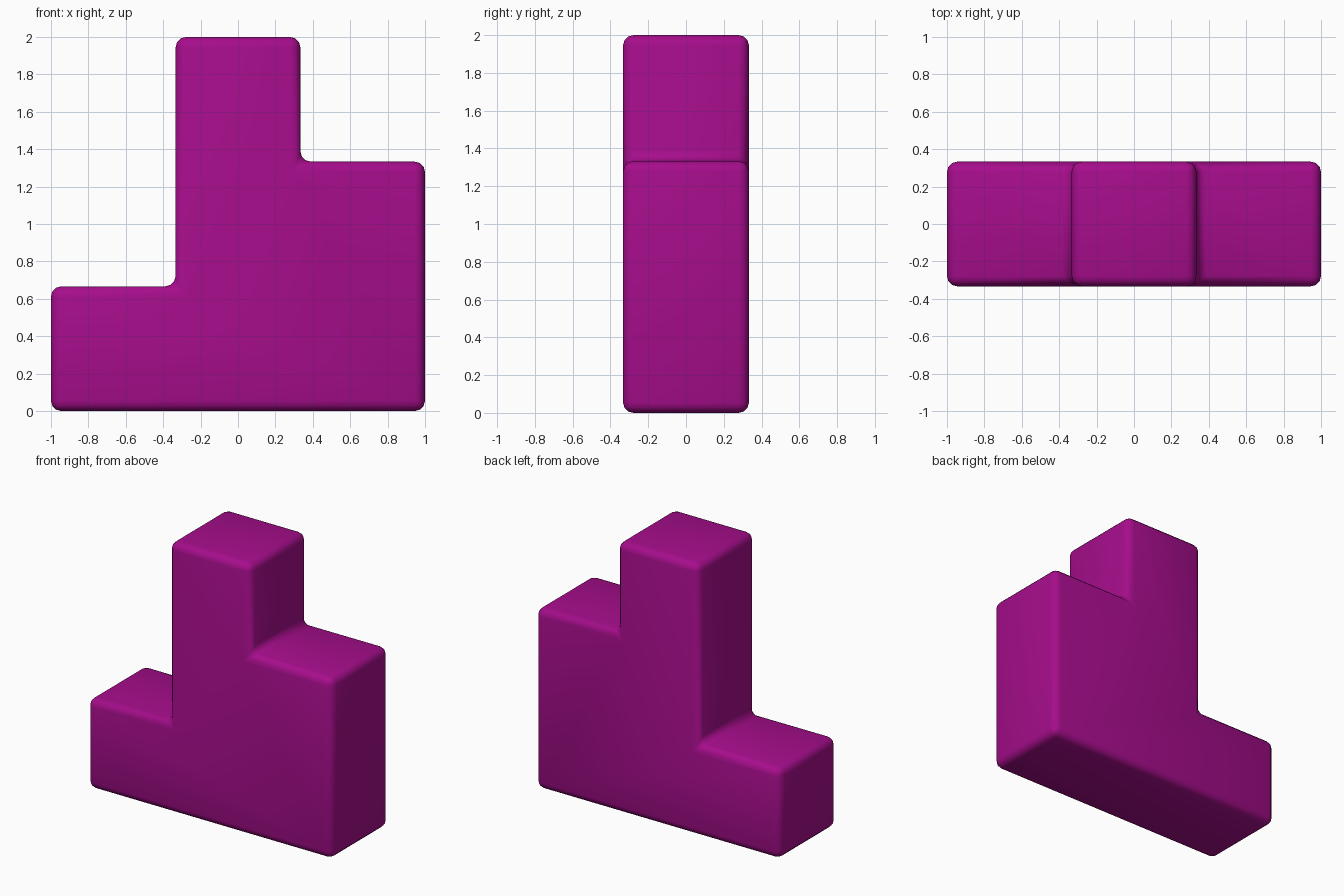
import bpy, bmesh

if "Cube" in bpy.data.objects:
    bpy.data.objects.remove(bpy.data.objects["Cube"])

U = 2 / 3        # size of one block
D = U / 2        # half depth

# Stepped front outline, extruded front to back
outline = [(-1, 0), (1, 0), (1, 2 * U), (D, 2 * U), (D, 3 * U),
           (-D, 3 * U), (-D, U), (-1, U)]
bm = bmesh.new()
face = bm.faces.new([bm.verts.new((x, -D, z)) for x, z in outline])
ext = bmesh.ops.extrude_face_region(bm, geom=[face], use_keep_orig=True)
verts = [g for g in ext["geom"] if isinstance(g, bmesh.types.BMVert)]
bmesh.ops.translate(bm, verts=verts, vec=(0, U, 0))
bmesh.ops.recalc_face_normals(bm, faces=bm.faces)

# Rounded edges, including the inner step corners
bmesh.ops.bevel(bm, geom=bm.edges[:], offset=0.055, offset_type='OFFSET',
                segments=3, profile=0.5, affect='EDGES', clamp_overlap=True)

mesh = bpy.data.meshes.new("stepped_block")
bm.to_mesh(mesh)
bm.free()
mesh.shade_smooth()
block = bpy.data.objects.new("stepped_block", mesh)
bpy.context.collection.objects.link(block)

# Magenta finish
mat = bpy.data.materials.new("magenta")
mat.diffuse_color = (0.38, 0.004, 0.26, 1)
mat.use_nodes = True
mat.node_tree.nodes["Principled BSDF"].inputs["Base Color"].default_value = mat.diffuse_color
mesh.materials.append(mat)
